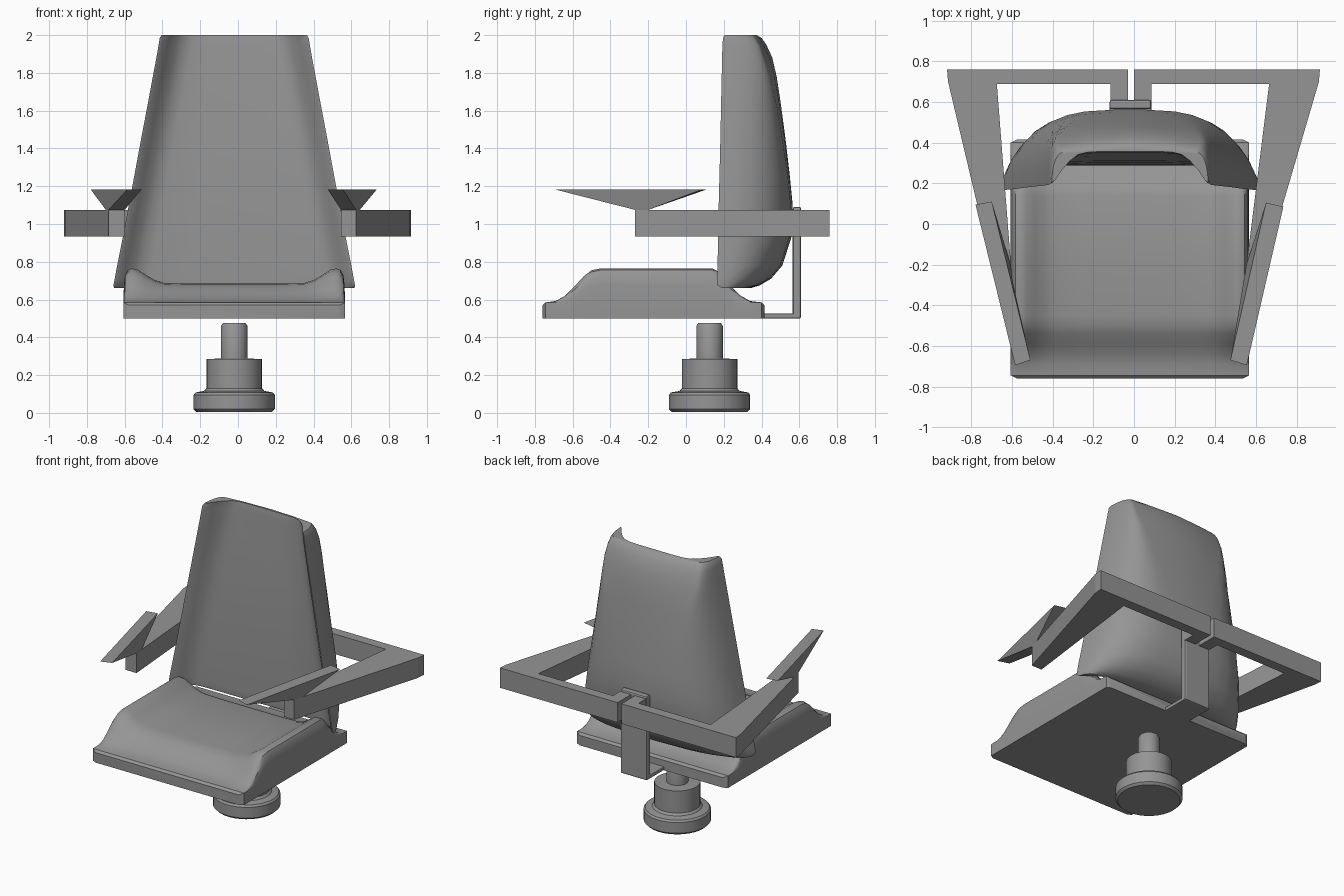
import bpy, bmesh, math
from mathutils import Vector

if "Cube" in bpy.data.objects:
    bpy.data.objects.remove(bpy.data.objects["Cube"])

grey = bpy.data.materials.new("mid grey")
grey.use_nodes = True
grey.diffuse_color = (0.3, 0.3, 0.3, 1)
grey.node_tree.nodes["Principled BSDF"].inputs["Base Color"].default_value = (0.3, 0.3, 0.3, 1)

CX = -0.02  # centre line of seat, back and pedestal


def loft(name, rings, bevel=0, smooth=35):
    """Skin closed rings of equal length and cap both ends."""
    bm = bmesh.new()
    loops = [[bm.verts.new(p) for p in ring] for ring in rings]
    n = len(loops[0])
    for a, b in zip(loops, loops[1:]):
        for i in range(n):
            j = (i + 1) % n
            bm.faces.new((a[i], a[j], b[j], b[i]))
    bm.faces.new(loops[0][::-1])
    bm.faces.new(loops[-1])
    bmesh.ops.recalc_face_normals(bm, faces=bm.faces)
    mesh = bpy.data.meshes.new(name)
    bm.to_mesh(mesh)
    bm.free()
    mesh.materials.append(grey)
    ob = bpy.data.objects.new(name, mesh)
    bpy.context.collection.objects.link(ob)
    if bevel:
        mod = ob.modifiers.new("soft edges", "BEVEL")
        mod.width, mod.segments = bevel, 2
        mod.limit_method, mod.angle_limit = "ANGLE", math.radians(40)
    if smooth:
        bpy.ops.object.select_all(action="DESELECT")
        bpy.context.view_layer.objects.active = ob
        ob.select_set(True)
        bpy.ops.object.shade_smooth_by_angle(angle=math.radians(smooth))
    return ob


def prism(name, outline, z0, z1, bevel=0):
    return loft(name, [[(x, y, z) for x, y in outline] for z in (z0, z1)], bevel, 0)


def box(name, x0, x1, y0, y1, z0, z1, bevel=0):
    return prism(name, [(x0, y0), (x1, y0), (x1, y1), (x0, y1)], z0, z1, bevel)


# Pedestal: turned profile of (radius, height)
profile = [(0.2, 0.005), (0.215, 0.02), (0.215, 0.095), (0.205, 0.108), (0.16, 0.116),
           (0.147, 0.13), (0.147, 0.285), (0.07, 0.288), (0.07, 0.46), (0.06, 0.475)]
SIDES = 32
loft("pedestal", [[(CX + r * math.cos(math.tau * i / SIDES),
                    0.125 + r * math.sin(math.tau * i / SIDES), z)
                   for i in range(SIDES)] for r, z in profile])

# Seat: side profile of (y, height) crossed with a dished section of (x, rise)
RIM, HALF = 0.585, 0.587
side = [(-0.76, 0.57), (-0.745, RIM), (-0.69, 0.592), (-0.64, 0.62), (-0.59, 0.67), (-0.54, 0.725),
        (-0.5, 0.755), (-0.45, 0.765), (-0.2, 0.765), (0.14, 0.765), (0.18, 0.745),
        (0.24, 0.67), (0.29, 0.62), (0.34, 0.592), (0.4, RIM), (0.415, 0.57)]
dish = [(1, 0), (0.995, 0.5), (0.985, 0.8), (0.96, 0.95), (0.92, 1), (0.87, 0.96), (0.8, 0.82),
        (0.72, 0.66), (0.63, 0.57), (0.4, 0.55)]
rings = []
for k, (y, h) in enumerate(side):
    half = HALF - (0.03 if k in (0, len(side) - 1) else 0)
    base = min(RIM, h)
    right = [(half, 0.5)] + [(half * u, base + (h - base) * f) for u, f in dish]
    left = [(-x, z) for x, z in reversed(right)]
    rings.append([(CX + x, y, z) for x, z in right + left])
loft("seat", rings)


# Backrest: sections of height, half width, front edge y, hollow y, rear y, crease x, crease y
def back_ring(z, w, yf, ym, yb, cx, cy):
    edge, ctrl, crease = Vector((w, yf)), Vector((w * 0.985, cy)), Vector((cx, cy))
    half = [(0, ym), (w * 0.35, ym)]
    half += [(w - d, yf + (ym - yf) * t) for d, t in
             ((0.18, 0.98), (0.13, 0.9), (0.09, 0.7), (0.05, 0.4), (0.015, 0.06))]
    for i in range(9):
        t = i / 8
        half.append(tuple(edge * (1 - t) ** 2 + ctrl * 2 * t * (1 - t) + crease * t * t))
    half += [(cx * 0.6, cy * 0.4 + yb * 0.6), (0, yb)]
    mirror = [(-x, y) for x, y in half[-2:0:-1]]
    return [(CX + x, y, z) for x, y in half + mirror]


sections = [
    (0.66, 0.635, 0.19, 0.29, 0.34, 0.14, 0.335), (0.675, 0.64, 0.168, 0.288, 0.39, 0.13, 0.385),
    (0.71, 0.633, 0.166, 0.288, 0.45, 0.12, 0.445), (0.78, 0.62, 0.167, 0.288, 0.51, 0.115, 0.505),
    (0.93, 0.59, 0.17, 0.29, 0.558, 0.11, 0.553), (1.1, 0.558, 0.173, 0.295, 0.565, 0.12, 0.56),
    (1.25, 0.53, 0.177, 0.3, 0.55, 0.15, 0.545), (1.45, 0.493, 0.182, 0.31, 0.527, 0.21, 0.515),
    (1.65, 0.455, 0.186, 0.325, 0.5, 0.275, 0.48), (1.78, 0.431, 0.189, 0.335, 0.48, 0.315, 0.45),
    (1.88, 0.412, 0.191, 0.345, 0.457, 0.345, 0.415), (1.95, 0.4, 0.193, 0.35, 0.425, 0.34, 0.39),
    (1.985, 0.394, 0.196, 0.354, 0.4, 0.33, 0.37), (2.0, 0.385, 0.205, 0.357, 0.375, 0.32, 0.355)]
loft("backrest", [back_ring(*s) for s in sections], smooth=40)

# Bracket joining seat, back and arms
box("bracket_post", -0.12, 0.085, 0.565, 0.61, 0.5, 1.09, 0.01)
box("bracket_foot", -0.12, 0.085, 0.38, 0.6, 0.5, 0.525, 0.005)

# Arm frames
ARM_LOW, ARM_TOP, PAD_TOP = 0.935, 1.075, 1.183
prism("right_arm_frame", [(-0.92, 0.76), (-0.915, 0.7), (-0.685, -0.27), (-0.6, -0.27), (-0.675, 0.69),
                          (-0.115, 0.69), (-0.115, 0.6), (-0.03, 0.6), (-0.03, 0.76)], ARM_LOW, ARM_TOP)
prism("left_arm_frame", [(0.915, 0.76), (0.91, 0.7), (0.625, -0.27), (0.545, -0.27), (0.665, 0.69),
                         (0.085, 0.69), (0.085, 0.6), (0.0, 0.6), (0.0, 0.76)], ARM_LOW, ARM_TOP)


# Arm pads: small foot flaring to a long flat top
def pad(name, foot, top):
    loft(name, [[(x, y, ARM_TOP) for x, y in foot], [(x, y, PAD_TOP) for x, y in top]], smooth=0)


pad("right_arm_pad", [(-0.685, -0.27), (-0.6, -0.27), (-0.607, -0.2), (-0.7, -0.2)],
    [(-0.585, -0.695), (-0.51, -0.67), (-0.7, 0.11), (-0.78, 0.095)])
pad("left_arm_pad", [(0.545, -0.27), (0.625, -0.27), (0.645, -0.2), (0.553, -0.2)],
    [(0.475, -0.67), (0.555, -0.695), (0.735, 0.085), (0.65, 0.105)])
